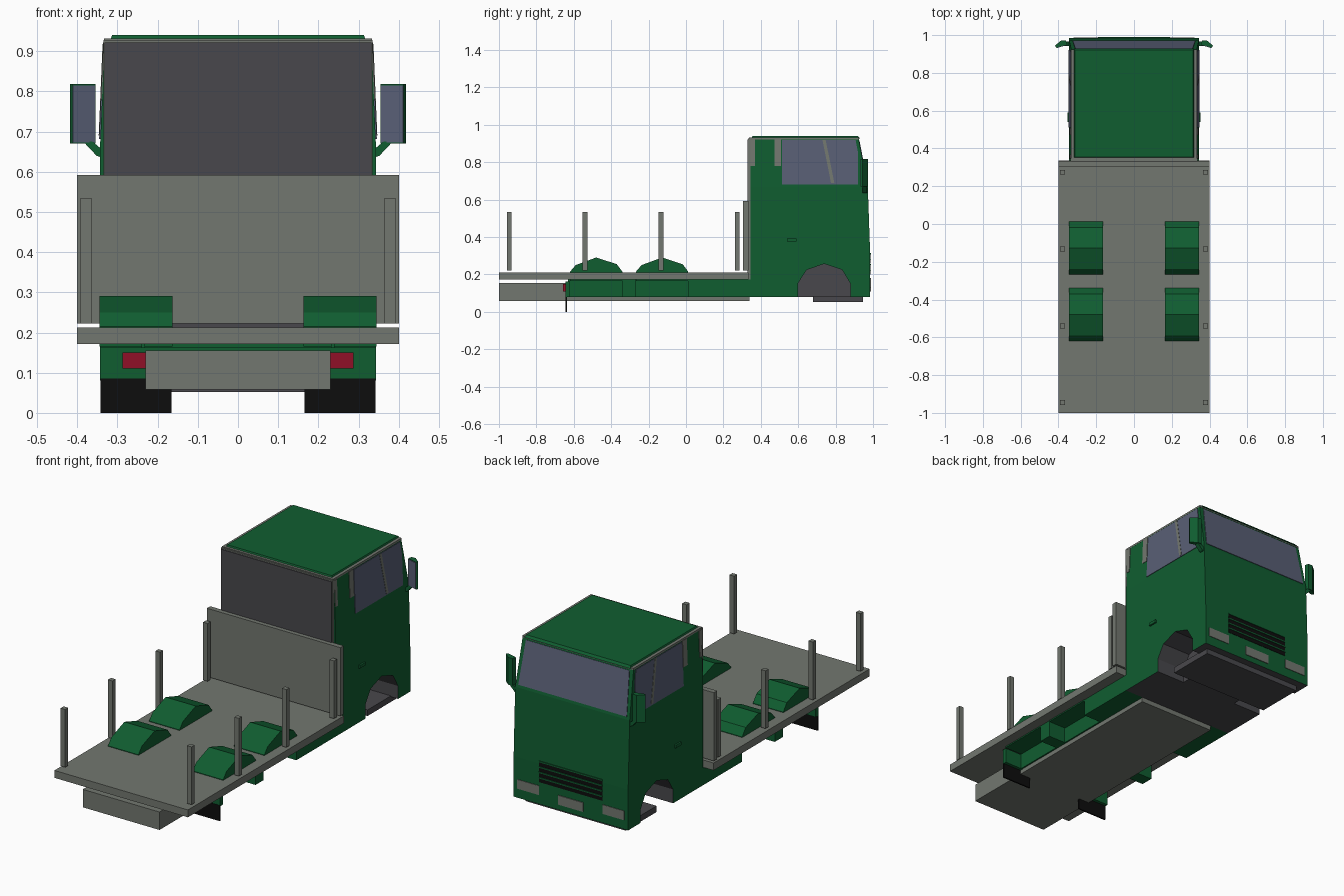
import bpy, bmesh
from mathutils import Vector

if "Cube" in bpy.data.objects:
    bpy.data.objects.remove(bpy.data.objects["Cube"])


def material(name, r, g, b):
    m = bpy.data.materials.new(name)
    m.diffuse_color = (r, g, b, 1)
    m.use_nodes = True
    m.node_tree.nodes["Principled BSDF"].inputs["Base Color"].default_value = (r, g, b, 1)
    return m


GREEN = material("green paint", 0.005, 0.11, 0.03)
GREY = material("warm grey", 0.17, 0.185, 0.16)
DARK = material("dark grey", 0.066, 0.064, 0.072)
GLASS = material("blue grey glass", 0.1, 0.115, 0.18)
BLACK = material("black rubber", 0.004, 0.004, 0.004)
RED = material("red lamp", 0.28, 0.005, 0.02)


def solid(name, ring_a, ring_b, mat, second=None, rule=None):
    """Closed body between two matching rings; faces passing the rule get the second material."""
    bm = bmesh.new()
    a = [bm.verts.new(p) for p in ring_a]
    b = [bm.verts.new(p) for p in ring_b]
    bm.faces.new(a)
    bm.faces.new(b)
    for i in range(len(a)):
        j = (i + 1) % len(a)
        bm.faces.new((a[i], a[j], b[j], b[i]))
    bmesh.ops.recalc_face_normals(bm, faces=bm.faces)
    if rule:
        for f in bm.faces:
            f.material_index = int(rule(f.normal, f.calc_center_median()))
    me = bpy.data.meshes.new(name)
    bm.to_mesh(me)
    bm.free()
    me.materials.append(mat)
    if second:
        me.materials.append(second)
    ob = bpy.data.objects.new(name, me)
    bpy.context.collection.objects.link(ob)
    return ob


def rect(x0, x1, y0, y1, z):
    return [(x0, y0, z), (x1, y0, z), (x1, y1, z), (x0, y1, z)]


def box(name, x, y, z, mat):
    return solid(name, rect(*x, *y, z[0]), rect(*x, *y, z[1]), mat)


def side_box(name, s, x, y, z, mat):
    return box(name, sorted((s * x[0], s * x[1])), y, z, mat)


def prism(name, profile, x0, x1, mat, **kw):
    return solid(name, [(x0, *p) for p in profile], [(x1, *p) for p in profile], mat, **kw)


def plate(name, pts, mat, half=0.004):
    pts = [Vector(p) for p in pts]
    n = (pts[1] - pts[0]).cross(pts[2] - pts[0]).normalized() * half
    return solid(name, [p + n for p in pts], [p - n for p in pts], mat)


# Load bed, headboard and belly box
box("bed_deck", (-0.4, 0.4), (-1, 0.335), (0.172, 0.212), GREY)
box("headboard", (-0.4, 0.4), (0.305, 0.333), (0.222, 0.592), GREY)
box("belly_box", (-0.23, 0.23), (-1, 0.34), (0.058, 0.155), GREY)
box("rear_panel", (-0.343, 0.343), (-0.643, -0.62), (0.08, 0.163), GREEN)

# Lower cab with wheel arches
SKIRT, BELT, EAVE = 0.08, 0.67, 0.93
arch = [(0.6, SKIRT), (0.6, 0.155), (0.645, 0.225), (0.74, 0.257),
        (0.835, 0.225), (0.88, 0.15), (0.88, SKIRT)]
cab = [(0.345, SKIRT)] + arch + [(0.985, SKIRT), (0.985, 0.3), (0.972, BELT), (0.345, BELT)]
prism("cab_lower", cab, -0.343, 0.343, GREEN, second=DARK,
      rule=lambda n, c: abs(n.x) < 0.5 and c.z < 0.26 and c.y < 0.95 and c.y > 0.4)
box("arch_core", (-0.17, 0.17), (0.59, 0.89), (SKIRT, 0.27), DARK)
box("underbody", (-0.3, 0.3), (0.68, 0.945), (0.052, 0.085), DARK)

# Upper cab, tapered, with gutter rim and roof
solid("cab_upper", rect(-0.343, 0.343, 0.345, 0.972, BELT),
      rect(-0.332, 0.332, 0.345, 0.922, EAVE), GREEN)
box("roof_rim", (-0.333, 0.333), (0.338, 0.925), (0.922, 0.932), GREY)
solid("roof", rect(-0.318, 0.318, 0.35, 0.93, 0.928),
      rect(-0.313, 0.313, 0.355, 0.92, 0.94), GREEN)
box("cab_back_frame", (-0.335, 0.335), (0.332, 0.347), (0.172, 0.928), GREY)
box("cab_back_wall", (-0.332, 0.332), (0.328, 0.335), (0.212, 0.921), DARK)


def side_x(z):
    return 0.343 - 0.011 * (z - BELT) / (EAVE - BELT)


def front_y(z):
    if z >= BELT:
        return 0.972 - 0.05 * (z - BELT) / (EAVE - BELT)
    return 0.985 - 0.013 * max(0, z - 0.3) / (BELT - 0.3)


def side_plate(name, s, yz, mat, half=0.003):
    plate(name, [(s * side_x(z), y, z) for y, z in yz], mat, half)


def front_plate(name, x0, x1, z0, z1, mat, half=0.003, top_inset=0):
    lo, hi = front_y(z0), front_y(z1)
    plate(name, [(x0, lo, z0), (x1, lo, z0),
                 (x1 - top_inset, hi, z1), (x0 + top_inset, hi, z1)], mat, half)


# Front face
front_plate("windscreen", -0.325, 0.325, 0.685, 0.915, GLASS, top_inset=0.015)
front_plate("number_plate", -0.075, 0.075, 0.11, 0.16, GREY, 0.0045)
for i in range(4):
    z = 0.2 + i * 0.029
    front_plate("grille_slot", -0.19, 0.19, z, z + 0.021, BLACK, 0.002)
    front_plate("grille_bar", -0.19, 0.19, z + 0.021, z + 0.028, GREEN, 0.0045)

# Mirrored parts
fender = [(-0.14, 0.165), (-0.14, 0.215), (-0.11, 0.25), (0, 0.291),
          (0.11, 0.255), (0.14, 0.215), (0.14, 0.165)]
for s in (1, -1):
    # Cab side glazing and trim
    side_plate("side_window", s, [(0.512, 0.682), (0.92, 0.682), (0.92, 0.85),
                                  (0.907, 0.918), (0.512, 0.918)], GLASS)
    side_plate("window_divider", s, [(0.775, 0.69), (0.793, 0.69),
                                     (0.747, 0.918), (0.73, 0.918)], GREY, 0.0045)
    for y0, y1 in ((0.346, 0.368), (0.472, 0.508)):
        side_plate("side_vent", s, [(y0, 0.78), (y1, 0.78), (y1, 0.922), (y0, 0.922)], GREY)
    side_box("door_handle", s, (0.34, 0.352), (0.54, 0.59), (0.376, 0.392), GREEN)
    front_plate("headlamp", *sorted((s * 0.19, s * 0.32)), 0.13, 0.18, GREY)

    # Mirror with bracket
    outline = [(0.355, 0.95), (0.36, 0.972), (0.385, 0.972), (0.418, 0.945), (0.412, 0.934)]
    solid("mirror_housing", [(s * x, y, 0.67) for x, y in outline],
          [(s * x, y, 0.818) for x, y in outline], GREEN)
    plate("mirror_glass", [(s * 0.356, 0.949, 0.673), (s * 0.411, 0.933, 0.673),
                           (s * 0.411, 0.933, 0.815), (s * 0.356, 0.949, 0.815)], GLASS, 0.002)
    plate("mirror_bracket", [(s * 0.338, 0.955, 0.635), (s * 0.352, 0.955, 0.64),
                             (s * 0.385, 0.955, 0.675), (s * 0.362, 0.955, 0.675),
                             (s * 0.338, 0.955, 0.655)], GREEN, 0.012)

    # Chassis skirts, wheel wells and fenders
    side_box("well_wall", s, (0.232, 0.24), (-0.63, 0.35), (SKIRT, 0.172), GREEN)
    for y0, y1 in ((-0.34, -0.27), (0.01, 0.35)):
        side_box("skirt", s, (0.235, 0.343), (y0, y1), (SKIRT, 0.173), GREEN)
    for c in (-0.48, -0.128):
        prism("fender", [(y + c, z) for y, z in fender], s * 0.163, s * 0.345, GREEN)

    # Tail lamps, mud flaps and stakes
    side_box("tail_lamp", s, (0.225, 0.287), (-0.657, -0.64), (0.11, 0.15), RED)
    side_box("mud_flap", s, (0.165, 0.342), (-0.645, -0.637), (0, 0.085), BLACK)
    for y in (-0.945, -0.54, -0.133, 0.274):
        side_box("stake", s, (0.365, 0.392), (y - 0.013, y + 0.013), (0.222, 0.535), GREY)
